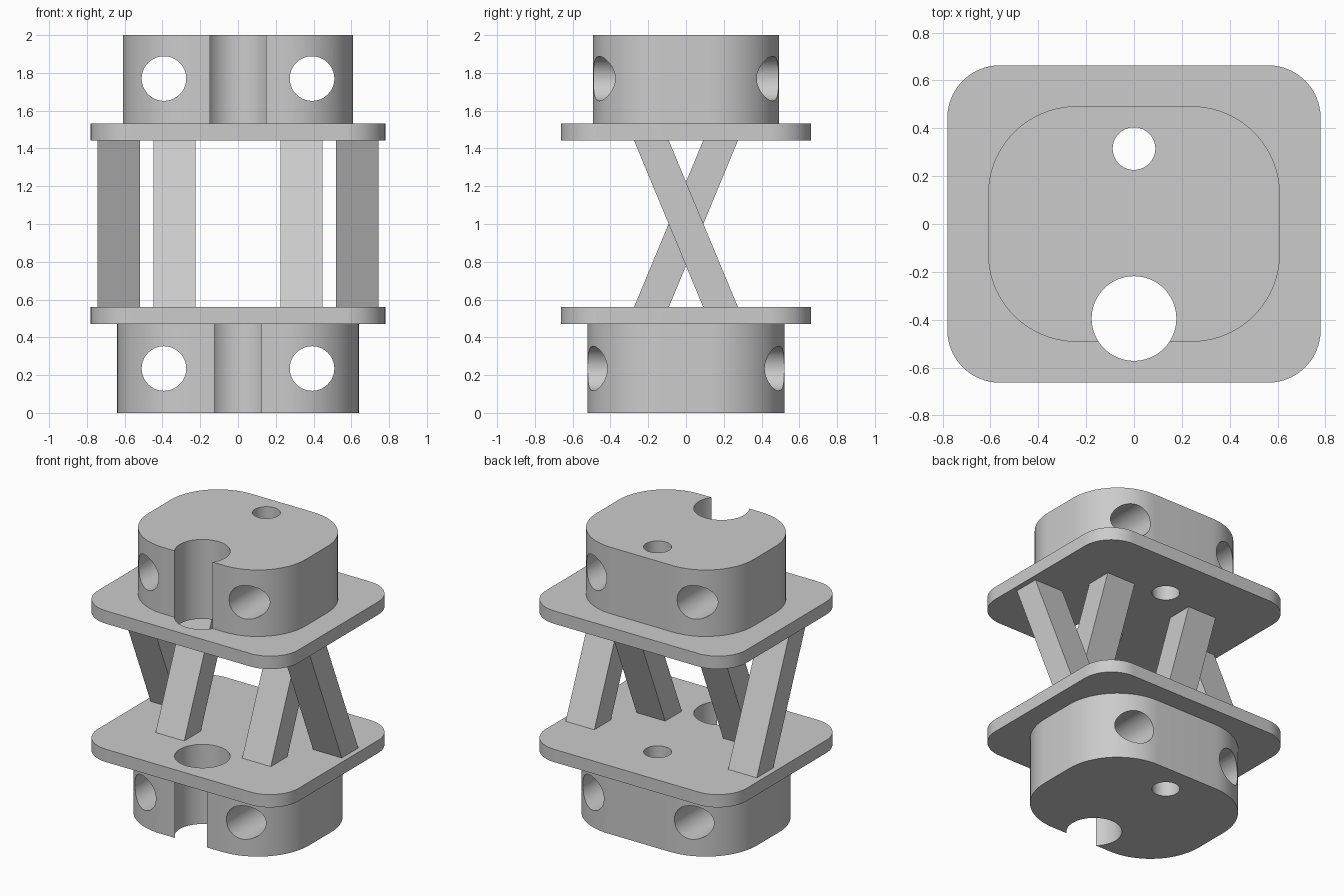
import bpy, bmesh
from math import cos, sin, pi, radians

cube = bpy.data.objects.get("Cube")
if cube:
    bpy.data.objects.remove(cube, do_unlink=True)

grey = bpy.data.materials.new("plain grey")
grey.use_nodes = True
GREY = (0.6, 0.6, 0.6, 1)
grey.diffuse_color = GREY
grey.node_tree.nodes["Principled BSDF"].inputs["Base Color"].default_value = GREY


def prism(name, bottom, top):
    """Solid between two matching outlines given as 3D points."""
    bm = bmesh.new()
    lo = [bm.verts.new(p) for p in bottom]
    hi = [bm.verts.new(p) for p in top]
    bm.faces.new(lo[::-1])
    bm.faces.new(hi)
    for i in range(len(lo)):
        j = (i + 1) % len(lo)
        bm.faces.new((lo[i], lo[j], hi[j], hi[i]))
    bmesh.ops.recalc_face_normals(bm, faces=bm.faces)
    mesh = bpy.data.meshes.new(name)
    bm.to_mesh(mesh)
    bm.free()
    mesh.materials.append(grey)
    obj = bpy.data.objects.new(name, mesh)
    bpy.context.collection.objects.link(obj)
    return obj


def rounded_block(name, hx, hy, radius, z0, z1, steps=20):
    outline = []
    for k, (sx, sy) in enumerate([(1, 1), (-1, 1), (-1, -1), (1, -1)]):
        for i in range(steps + 1):
            a = (k + i / steps) * pi / 2
            outline.append((sx * (hx - radius) + radius * cos(a),
                            sy * (hy - radius) + radius * sin(a)))
    return prism(name, [(x, y, z0) for x, y in outline],
                 [(x, y, z1) for x, y in outline])


def bore(obj, centre, radius, along_y=False):
    """Cut a round through-hole, vertical or front to back."""
    n = 64
    ring = [(radius * cos(2 * pi * i / n), radius * sin(2 * pi * i / n)) for i in range(n)]
    u, v = centre
    if along_y:
        ends = [[(u + a, y, v + b) for a, b in ring] for y in (-1, 1)]
    else:
        ends = [[(u + a, v + b, z) for a, b in ring] for z in (-1, 3)]
    cutter = prism("hole_cutter", *ends)
    cutter.hide_render = True
    mod = obj.modifiers.new("hole", "BOOLEAN")
    mod.operation = "DIFFERENCE"
    mod.solver = "EXACT"
    mod.object = cutter
    select(obj)
    bpy.ops.object.modifier_apply(modifier=mod.name)
    bpy.data.objects.remove(cutter, do_unlink=True)


def select(obj):
    bpy.ops.object.select_all(action="DESELECT")
    obj.select_set(True)
    bpy.context.view_layer.objects.active = obj


# Plugs and plates
lower_plug = rounded_block("lower_plug", 0.64, 0.522, 0.4, 0, 0.47)
lower_plate = rounded_block("lower_plate", 0.78, 0.663, 0.22, 0.47, 0.56)
upper_plate = rounded_block("upper_plate", 0.78, 0.663, 0.22, 1.442, 1.533)
upper_plug = rounded_block("upper_plug", 0.61, 0.492, 0.37, 1.533, 2)

# Vertical holes through every level
for part in (lower_plug, lower_plate, upper_plate, upper_plug):
    bore(part, (0, -0.395), 0.177)
    bore(part, (0, 0.315), 0.089)

# Cross holes through the plugs
for plug, z in ((lower_plug, 0.235), (upper_plug, 1.77)):
    for side in (-1, 1):
        bore(plug, (side * 0.392, z), 0.118, along_y=True)

for part in (lower_plug, lower_plate, upper_plate, upper_plug):
    select(part)
    bpy.ops.object.shade_smooth_by_angle(angle=radians(30))

# Crossed slanted struts
for side, label in ((1, "left"), (-1, "right")):
    for kind, x0, x1, lean in (("outer", 0.52, 0.743, -1), ("inner", 0.225, 0.448, 1)):
        def section(y, z):
            return [(side * x, y + dy, z) for x, dy in
                    ((x0, -0.092), (x1, -0.092), (x1, 0.092), (x0, 0.092))]
        prism(f"{label}_{kind}_strut", section(-lean * 0.183, 0.56),
              section(lean * 0.183, 1.442))
